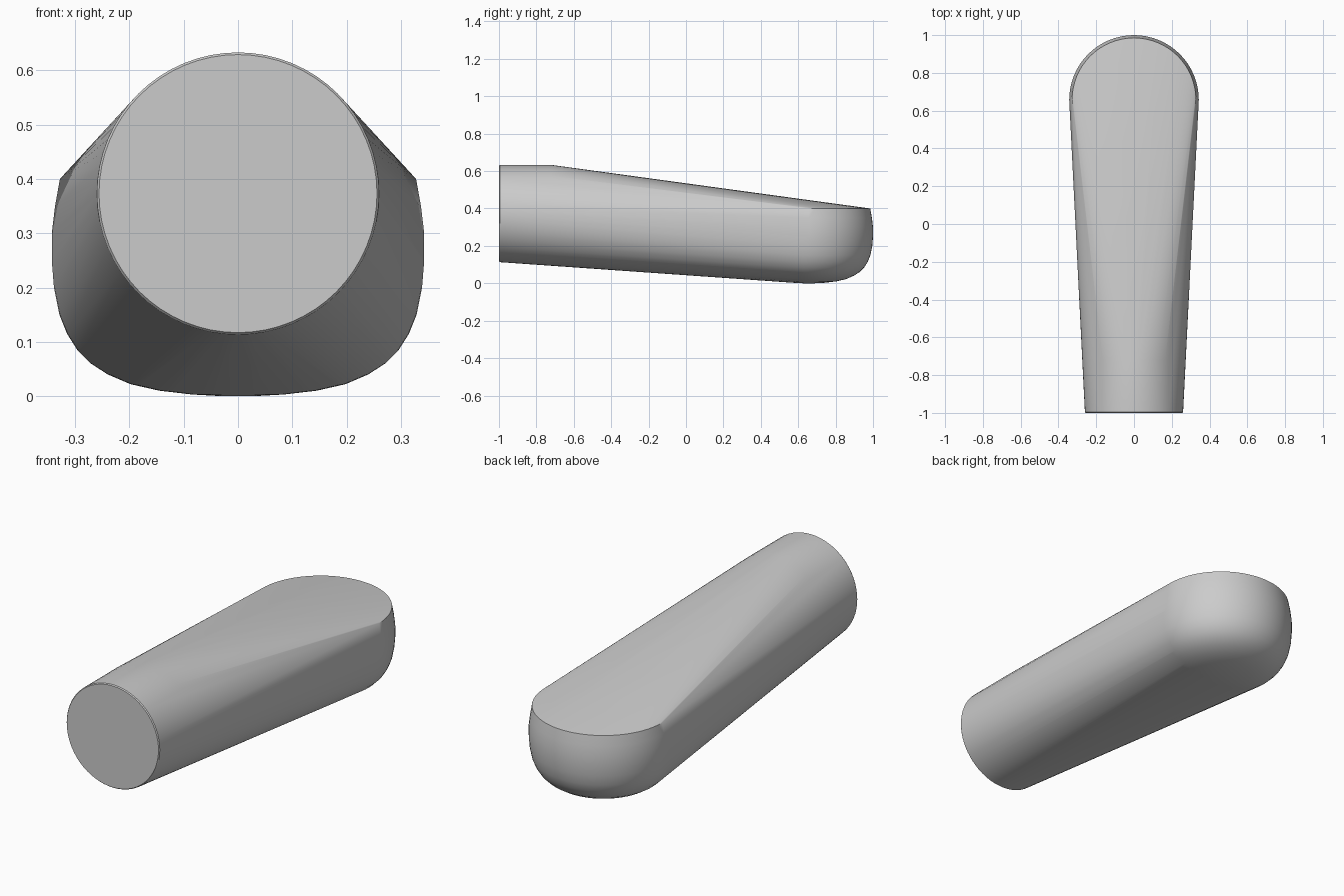
import bpy, bmesh, math

cube = bpy.data.objects.get("Cube")
if cube:
    bpy.data.objects.remove(cube, do_unlink=True)

SEGMENTS = 64
GRIP_Z, BOWL_Y = 0.373, 0.657

# Light grey material
grey = bpy.data.materials.new("light grey")
grey.use_nodes = True
colour = (0.6, 0.6, 0.6, 1)
grey.diffuse_color = colour
grey.node_tree.nodes["Principled BSDF"].inputs["Base Color"].default_value = colour

bm = bmesh.new()


def ring(radius, place):
    """Add a circle of points, placed by a function of the two offsets."""
    for i in range(SEGMENTS):
        a = math.tau * i / SEGMENTS
        bm.verts.new(place(radius * math.cos(a), radius * math.sin(a)))


# Round handle: upright discs, the first with a tiny edge bevel
for y, radius in [(-1, 0.256), (-0.995, 0.26), (-0.72, 0.26)]:
    ring(radius, lambda u, v: (u, y, GRIP_Z + v))

# Rounded bowl end: level rings from the rim down to the base
bowl_profile = [(0.4, 0.328), (0.35, 0.337), (0.3, 0.343), (0.25, 0.343),
                (0.2, 0.339), (0.15, 0.329), (0.115, 0.315), (0.085, 0.296),
                (0.06, 0.271), (0.04, 0.24), (0.022, 0.198), (0.01, 0.145),
                (0.003, 0.085), (0, 0.03)]
for z, radius in bowl_profile:
    ring(radius, lambda u, v: (u, BOWL_Y + v, z))

# Stretch one skin around both ends
hull = bmesh.ops.convex_hull(bm, input=bm.verts[:])
loose = {v for v in hull["geom_interior"] + hull["geom_unused"]
         if isinstance(v, bmesh.types.BMVert)}
bmesh.ops.delete(bm, geom=list(loose), context="VERTS")
bmesh.ops.dissolve_limit(bm, angle_limit=0.002, verts=bm.verts[:], edges=bm.edges[:])
bmesh.ops.recalc_face_normals(bm, faces=bm.faces[:])

mesh = bpy.data.meshes.new("tapered_body")
bm.to_mesh(mesh)
bm.free()
mesh.materials.append(grey)
body = bpy.data.objects.new("tapered_body", mesh)
bpy.context.collection.objects.link(body)

# Smooth sides with crisp end cap and rim
bpy.ops.object.select_all(action="DESELECT")
body.select_set(True)
bpy.context.view_layer.objects.active = body
bpy.ops.object.shade_smooth_by_angle(angle=math.radians(30))
